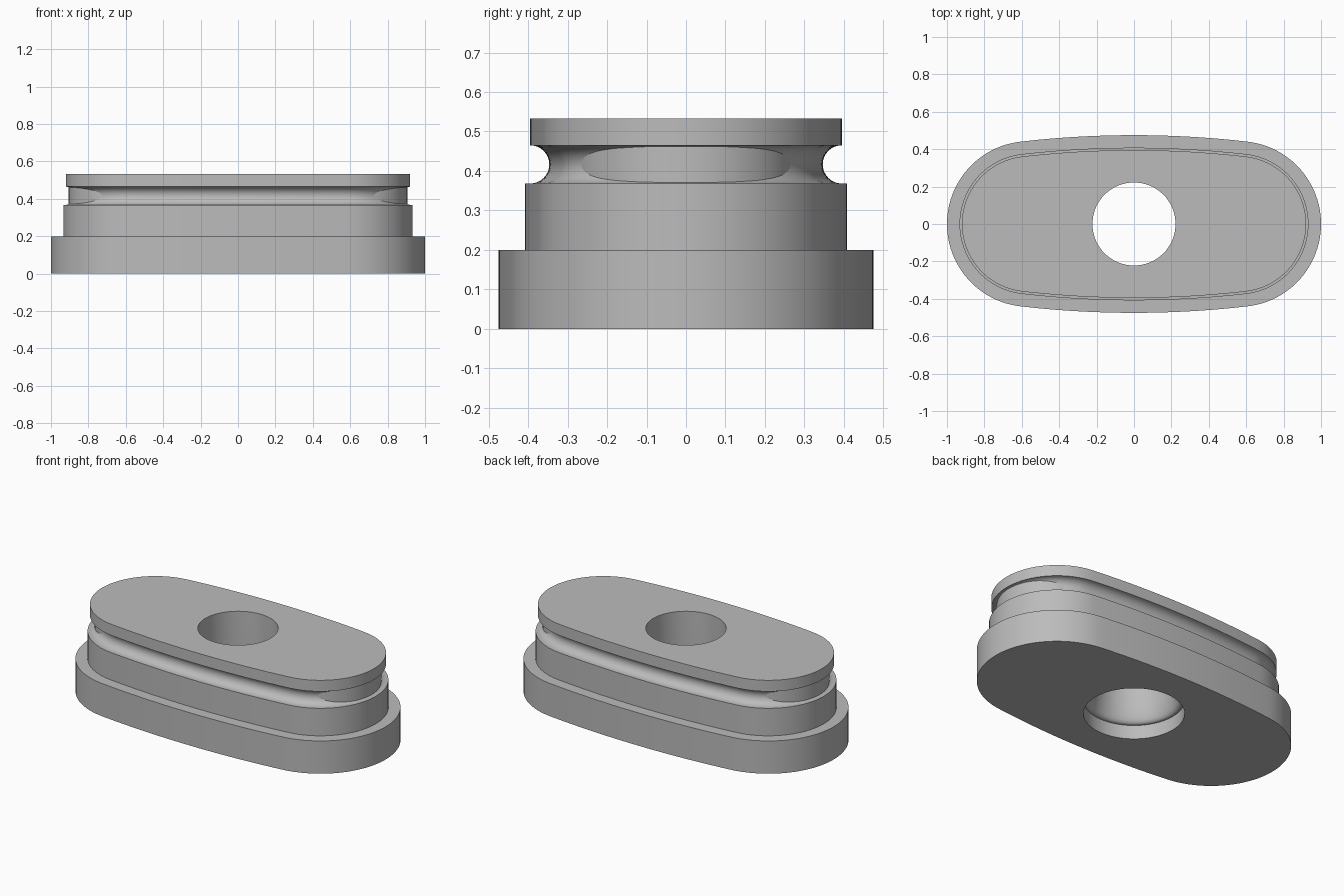
import bpy
import bmesh
from math import atan2, cos, hypot, pi, radians, sin

cube = bpy.data.objects.get("Cube")
if cube:
    bpy.data.objects.remove(cube)

grey = bpy.data.materials.new("plain grey")
grey.use_nodes = True
grey.diffuse_color = (0.5, 0.5, 0.5, 1)
grey.node_tree.nodes["Principled BSDF"].inputs["Base Color"].default_value = (0.5, 0.5, 0.5, 1)

HALF_WIDTH, END_X, END_R = 0.475, 0.557, 0.443
SIDE_R = (END_X**2 + HALF_WIDTH**2 - END_R**2) / (2 * (HALF_WIDTH - END_R))


def mirrored(quarter):
    """Complete a closed loop from its +x +y quarter."""
    half = quarter + [(-x, y) for x, y in quarter[-2::-1]]
    return half + [(x, -y) for x, y in half[-2:0:-1]]


def oval(inset):
    """Rounded ends joined tangentially by gently bowed long sides."""
    drop = SIDE_R - HALF_WIDTH
    turn = atan2(drop, END_X)
    r, big = END_R - inset, SIDE_R - inset
    ends = [(END_X + r * cos(turn * i / 24), r * sin(turn * i / 24)) for i in range(24)]
    angles = [turn + (pi / 2 - turn) * i / 16 for i in range(17)]
    return mirrored(ends + [(big * cos(a), big * sin(a) - drop) for a in angles])


def stadium(centre, r):
    ends = [(centre + r * cos(pi * i / 48), r * sin(pi * i / 48)) for i in range(25)]
    return mirrored(ends + [(centre * (1 - i / 16), r) for i in range(1, 17)])


def circle(r):
    return [(r * x / hypot(x, y), r * y / hypot(x, y)) for x, y in oval(0)]


def closed_loft(name, rings):
    """Skin a list of (loop, z), joining the last ring to the first."""
    bm = bmesh.new()
    loops = [[bm.verts.new((x, y, z)) for x, y in loop] for loop, z in rings]
    for a, b in zip(loops, loops[1:] + loops[:1]):
        for i in range(len(a)):
            j = (i + 1) % len(a)
            bm.faces.new((a[i], a[j], b[j], b[i]))
    bmesh.ops.recalc_face_normals(bm, faces=bm.faces)
    mesh = bpy.data.meshes.new(name)
    bm.to_mesh(mesh)
    bm.free()
    mesh.materials.append(grey)
    ob = bpy.data.objects.new(name, mesh)
    bpy.context.collection.objects.link(ob)
    bpy.ops.object.select_all(action="DESELECT")
    ob.select_set(True)
    bpy.context.view_layer.objects.active = ob
    bpy.ops.object.shade_smooth_by_angle(angle=radians(30))


# Stepped outside: foot, shoulder, round groove, top flange
LOW, HIGH, RIM = 0.368, 0.465, 0.08
groove_r = (HIGH - LOW) / 2
outside = [(oval(0), 0), (oval(0), 0.2), (oval(0.067), 0.2), (oval(0.067), LOW)]
for i in range(17):
    a = pi * i / 16
    outside.append((oval(RIM + groove_r * sin(a)), (LOW + HIGH) / 2 - groove_r * cos(a)))
outside.append((oval(RIM), 0.533))

# Through hole: straight at the top, flaring to a wider mouth underneath
hole = [(circle(0.222), 0.533)]
for i in range(9):
    a = pi / 2 * i / 8
    hole.append((circle(0.222 + 0.048 * (1 - cos(a))), 0.3 - 0.215 * sin(a)))
hole += [(circle(0.28), 0.085), (circle(0.28), 0)]
closed_loft("stepped_body", outside + hole)

# Straight-walled core that shows at both ends of the groove
core, bore = stadium(0.619, 0.286), circle(0.25)
closed_loft("groove_core", [(core, 0.36), (core, 0.47), (bore, 0.47), (bore, 0.36)])
